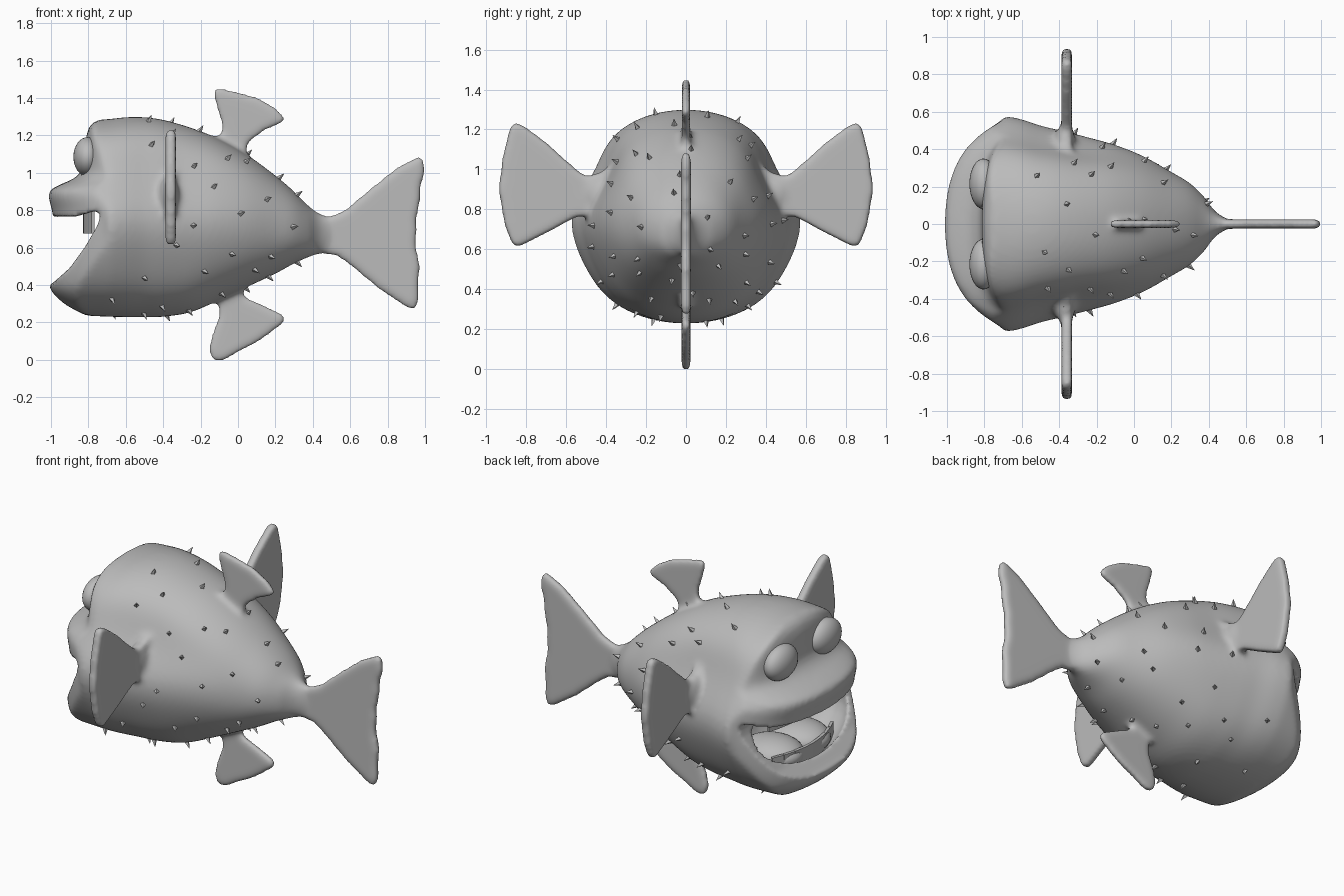
import bpy, bmesh, math, random
from mathutils import Vector, Matrix

if "Cube" in bpy.data.objects:
    bpy.data.objects.remove(bpy.data.objects["Cube"])

random.seed(4)
grey = bpy.data.materials.new("soft_grey")
grey.diffuse_color = (0.5, 0.5, 0.5, 1)
grey.use_nodes = True
grey.node_tree.nodes["Principled BSDF"].inputs["Base Color"].default_value = grey.diffuse_color


def make(name, bm, smooth=True):
    bmesh.ops.recalc_face_normals(bm, faces=bm.faces)
    me = bpy.data.meshes.new(name)
    bm.to_mesh(me)
    bm.free()
    me.materials.append(grey)
    for p in me.polygons:
        p.use_smooth = smooth
    ob = bpy.data.objects.new(name, me)
    bpy.context.collection.objects.link(ob)
    return ob


def curve_table(table, t):
    """Smooth interpolation through the rows of a table."""
    t = min(max(t, table[0][0]), table[-1][0])
    i = next(k for k in range(len(table) - 1) if t <= table[k + 1][0])
    a, b = table[i], table[i + 1]
    prev, nxt = table[max(i - 1, 0)], table[min(i + 2, len(table) - 1)]
    h = b[0] - a[0]
    u = (t - a[0]) / h
    out = []
    for j in range(1, len(a)):
        ma = (b[j] - prev[j]) / (b[0] - prev[0]) * h
        mb = (nxt[j] - a[j]) / (nxt[0] - a[0]) * h
        out.append((2 * u**3 - 3 * u**2 + 1) * a[j] + (u**3 - 2 * u**2 + u) * ma
                   + (3 * u**2 - 2 * u**3) * b[j] + (u**3 - u**2) * mb)
    return out


def ball(bm, loc, radii, seg=32):
    m = Matrix.Translation(loc) @ Matrix.Diagonal((*radii, 1))
    bmesh.ops.create_uvsphere(bm, u_segments=seg, v_segments=seg // 2, radius=1, matrix=m)


def slab(bm, pts, to3d, half):
    """Extrude a flat outline to both sides of its plane."""
    lo = [bm.verts.new(to3d(a, b, -half)) for a, b in pts]
    hi = [bm.verts.new(to3d(a, b, half)) for a, b in pts]
    n = len(pts)
    bm.faces.new(lo)
    bm.faces.new(hi[::-1])
    for i in range(n):
        bm.faces.new((lo[i], hi[i], hi[(i + 1) % n], lo[(i + 1) % n]))


# body stations: x, top, bottom, half width
BODY = [(-.68, 1.288, .23, .578), (-.6, 1.297, .228, .56), (-.5, 1.297, .228, .527),
        (-.4, 1.283, .23, .503), (-.25, 1.24, .255, .465), (-.1, 1.18, .32, .423),
        (.05, 1.095, .39, .363), (.2, .985, .46, .278), (.3, .90, .515, .218),
        (.38, .82, .55, .14), (.43, .785, .565, .07), (.5, .765, .57, .025)]
# face profile: z, x at the middle, backward sweep
FACE = [(.2, -.74, .3), (.24, -.82, .5), (.3, -.93, .7), (.4, -1.012, .8), (.77, -.99, .8),
        (.9, -1.012, .8), (.935, -.955, .75), (.97, -.875, .65), (1.03, -.825, .4),
        (1.2, -.81, .25), (1.26, -.785, .15), (1.3, -.72, 0)]


def section(x, ang, s=1):
    """Round cross-section, narrowed a little above the widest line."""
    top, bot, w = curve_table(BODY, x)
    zc = bot + .48 * (top - bot)
    c, d = math.cos(ang), math.sin(ang)
    e = 2 / 2.12
    t = abs(d) ** e
    fade = min(1, max(0, (.2 - x) / .5))
    dent = .115 * fade * math.sin(math.pi * t) ** 2 if d > 0 else .04 * fade * math.sin(math.pi * t) ** 2
    y = w * math.copysign(abs(c) ** e, c) * (1 - dent) * s
    h = top - zc if d > 0 else zc - bot
    return Vector((x, y, zc + h * math.copysign(t, d) * s))


def face_point(ang, s):
    p = section(-.68, ang, s)
    x, sweep = curve_table(FACE, p.z)
    y2 = p.y ** 2
    p.x = min(-.695, x + sweep * (.6 * y2 + 1.4 * y2 * y2) + .05 * s ** 9 * abs(math.cos(ang)))
    return p


# lofted body with a shaped face
N = 72
angles = [2 * math.pi * i / N for i in range(N)]
bm = bmesh.new()
rings = [[face_point(a, .99 * k / 24) for a in angles] for k in range(1, 25)]
rings += [[section(-.68 + 1.18 * k / 40, a) for a in angles] for k in range(41)]
vr = [[bm.verts.new(p) for p in r] for r in rings]
for r, q in zip(vr, vr[1:]):
    for i in range(N):
        bm.faces.new((r[i], r[(i + 1) % N], q[(i + 1) % N], q[i]))
nose = bm.verts.new(face_point(0, 0))
for i in range(N):
    bm.faces.new((nose, vr[0][(i + 1) % N], vr[0][i]))
bm.faces.new(vr[-1])

# tail, back and belly fins
tail = [(.38, .76), (.5, .77), (.57, .80), (.7, .91), (.85, 1.03), (.975, 1.095), (.998, 1.06),
        (1.0, 1.0), (.975, .92), (.975, .85), (.955, .75), (.96, .7), (.95, .62), (.975, .5),
        (.965, .4), (.97, .32), (.945, .262), (.9, .28), (.75, .38), (.6, .505), (.53, .555), (.38, .58)]
back = [(-.2, 1.1), (-.13, 1.19), (-.09, 1.205), (-.085, 1.25), (-.12, 1.37), (-.135, 1.44), (-.115, 1.458),
        (0, 1.432), (.1, 1.405), (.2, 1.35), (.258, 1.292), (.24, 1.265), (.15, 1.23),
        (.06, 1.165), (.045, 1.12), (.05, 1.0)]
belly = [(-.17, .42), (-.11, .3), (-.1, .24), (-.145, .12), (-.157, .04), (-.13, -.01), (-.07, -.003),
         (0, .04), (.1, .09), (.2, .16), (.258, .21), (.24, .245), (.12, .3), (.03, .34), (.02, .45)]
for fin, half in ((tail, .025), (back, .021), (belly, .022)):
    slab(bm, fin, lambda a, b, t: (a, t, b), half)

# side fins with small flared roots
side = [(.36, 1.03), (.44, .98), (.5, .965), (.55, 1.0), (.7, 1.135), (.8, 1.21), (.855, 1.238), (.882, 1.215),
        (.92, 1.06), (.94, .9), (.91, .72), (.87, .62), (.845, .607), (.7, .68), (.55, .76), (.4, .79)]
for sgn in (-1, 1):
    slab(bm, side, lambda a, b, t: (-.36 + t, sgn * a, b), .028)
    ball(bm, (-.37, sgn * .45, .88), (.055, .08, .1))
body = make("body_with_fins", bm)

# mouth opening and inner cavity cutters
wedge = [(-1.2, .76), (-.95, .765), (-.87, .765), (-.8, .785), (-.755, .8), (-.735, .775),
         (-.75, .72), (-.82, .6), (-.9, .49), (-.99, .41), (-1.2, .32)]
bm = bmesh.new()
slab(bm, wedge, lambda a, b, t: (a, t, b), .8)
opening = make("mouth_opening_cutter", bm)
bm = bmesh.new()
ball(bm, (-.72, 0, .61), (.25, .46, .245))
cavity = make("mouth_cavity_cutter", bm)


def remesh_smooth(times):
    m = body.modifiers.new("remesh", 'REMESH')
    m.mode = 'VOXEL'
    m.voxel_size = .0135
    m = body.modifiers.new("smooth", 'SMOOTH')
    m.iterations = times


# blend the parts, carve the mouth, round the lips
remesh_smooth(9)
for cutter in (opening, cavity):
    cutter.hide_render = True
    m = body.modifiers.new("carve", 'BOOLEAN')
    m.operation = 'DIFFERENCE'
    m.solver = 'EXACT'
    m.object = cutter
remesh_smooth(4)
dg = bpy.context.evaluated_depsgraph_get()
blended = bpy.data.meshes.new_from_object(body.evaluated_get(dg))
body.modifiers.clear()
body.data = blended
for p in blended.polygons:
    p.use_smooth = True
    p.material_index = 0
for cutter in (opening, cavity):
    bpy.data.objects.remove(cutter)

# eyes
for sgn, label in ((-1, "left"), (1, "right")):
    bm = bmesh.new()
    ball(bm, (-.805, sgn * .215, 1.085), (.075, .135, .105))
    make(label + "_eye", bm)

# two lobed tongue
bm = bmesh.new()
for sgn in (-1, 1):
    ball(bm, (-.69, sgn * .13, .47), (.19, .16, .09))
make("tongue", bm)


def teeth(name, front, sweep, z0, z1, count=8, span=.3):
    """Curved row of thin flat teeth."""
    bm = bmesh.new()
    w = 2 * span / count
    for i in range(count):
        y = -span + w * (i + .5)
        m = (Matrix.Translation((front + sweep * y * y, y, (z0 + z1) / 2))
             @ Matrix.Rotation(-math.atan(2 * sweep * y), 4, 'Z')
             @ Matrix.Diagonal((.018, w * 1.02, z1 - z0, 1)))
        bmesh.ops.create_cube(bm, size=1, matrix=m)
    make(name, bm, False)


teeth("upper_teeth", -.82, .5, .675, .82)
teeth("lower_teeth", -.87, .8, .40, .52)

# small spines leaning backward over the rear of the body
bm = bmesh.new()
for row in range(8):
    count = 9 if row < 5 else 7 if row < 7 else 5
    for i in range(count):
        x = -.64 + row * .14 + random.uniform(-.05, .05)
        a = 2 * math.pi * (i + .5 * (row % 2) + random.uniform(-.2, .2)) / count
        p = section(x, a)
        if row < 2 and abs(math.sin(a)) < .55 or row == 0 and math.sin(a) > 0:
            continue  # bare cheeks and brow
        du = section(x + .02, a) - section(x - .02, a)
        dv = section(x, a + .03) - section(x, a - .03)
        n = dv.cross(du).normalized()
        if n.dot(p - Vector((x, 0, .72))) < 0:
            n = -n
        n = (n + Vector((.35, 0, .1))).normalized()
        m = Matrix.Translation(p + n * .008) @ n.to_track_quat('Z', 'Y').to_matrix().to_4x4()
        bmesh.ops.create_cone(bm, cap_ends=True, segments=4, radius1=.022, radius2=.001,
                              depth=.06, matrix=m)
make("spines", bm, False)
